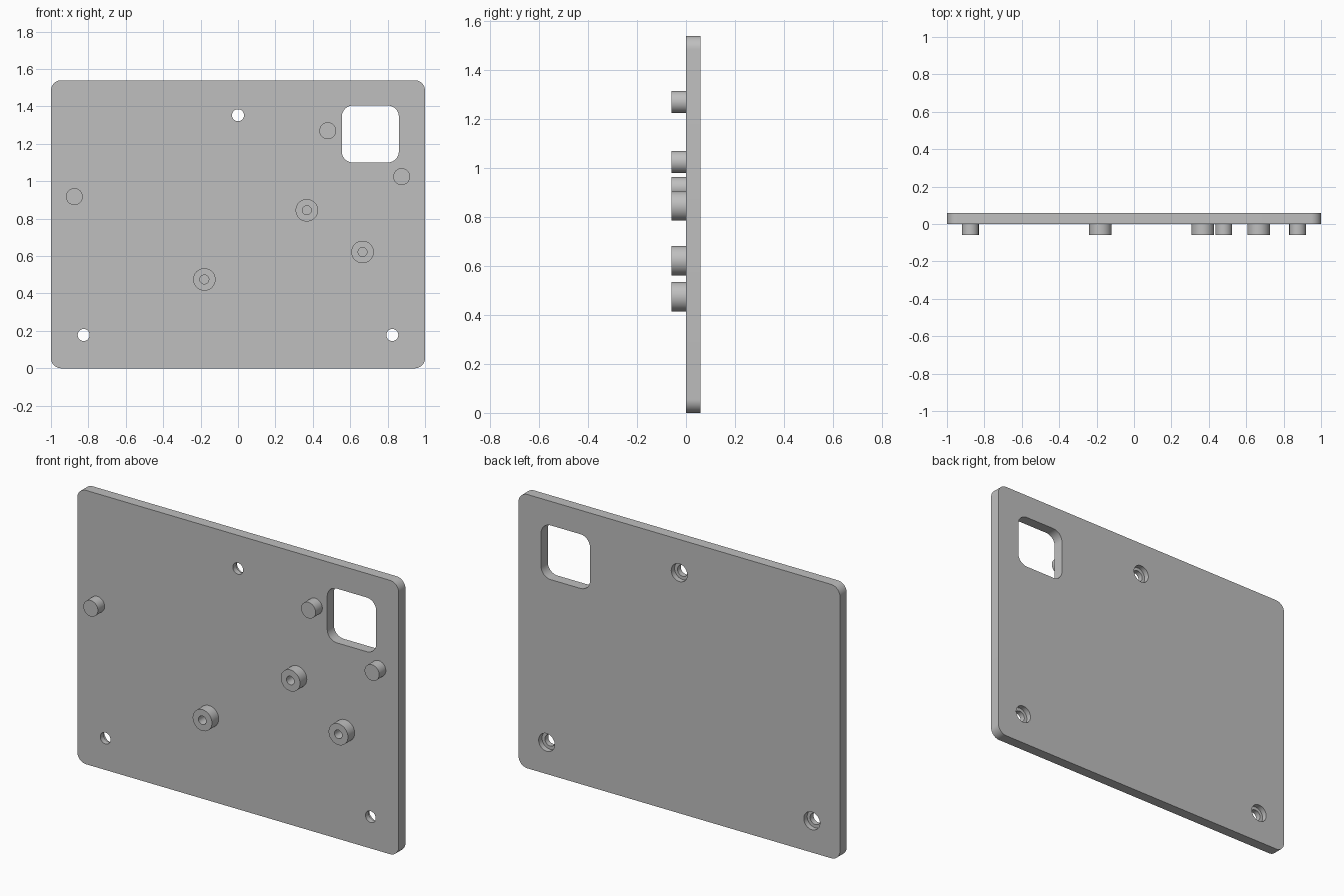
import bpy, bmesh, math

cube = bpy.data.objects.get("Cube")
if cube:
    bpy.data.objects.remove(cube, do_unlink=True)

GREY = (0.52, 0.52, 0.52, 1)
grey = bpy.data.materials.new("plain_grey")
grey.diffuse_color = GREY
grey.use_nodes = True
grey.node_tree.nodes["Principled BSDF"].inputs["Base Color"].default_value = GREY

THICK = 0.06     # plate depth
SINK = 0.03      # screw head recess depth
STAND = 0.06     # how far the posts stand out


def rounded_rect(x0, x1, z0, z1, r, steps=10):
    pts = []
    corners = [(x1 - r, z1 - r), (x0 + r, z1 - r), (x0 + r, z0 + r), (x1 - r, z0 + r)]
    for i, (cx, cz) in enumerate(corners):
        for k in range(steps + 1):
            a = math.pi / 2 * (i + k / steps)
            pts.append((cx + r * math.cos(a), cz + r * math.sin(a)))
    return pts


def circle(x, z, r, n=40):
    return [(x + r * math.cos(math.tau * i / n), z + r * math.sin(math.tau * i / n))
            for i in range(n)]


def to_object(name, bm):
    bmesh.ops.recalc_face_normals(bm, faces=bm.faces)
    mesh = bpy.data.meshes.new(name)
    bm.to_mesh(mesh)
    bm.free()
    mesh.materials.append(grey)
    obj = bpy.data.objects.new(name, mesh)
    bpy.context.collection.objects.link(obj)
    return obj


def prism(name, outline, y0, y1):
    """Extrude an x-z outline from y0 to y1."""
    bm = bmesh.new()
    face = bm.faces.new([bm.verts.new((x, y0, z)) for x, z in outline])
    moved = bmesh.ops.extrude_face_region(bm, geom=[face])["geom"]
    bmesh.ops.translate(bm, vec=(0, y1 - y0, 0),
                        verts=[v for v in moved if isinstance(v, bmesh.types.BMVert)])
    return to_object(name, bm)


def cut(target, outline, y0, y1):
    cutter = prism("cutter", outline, y0, y1)
    cutter.hide_render = True
    mod = target.modifiers.new("cut", "BOOLEAN")
    mod.operation, mod.solver, mod.object = "DIFFERENCE", "EXACT", cutter
    bpy.context.view_layer.objects.active = target
    bpy.ops.object.modifier_apply(modifier=mod.name)
    bpy.data.objects.remove(cutter, do_unlink=True)


def smooth(obj):
    bpy.ops.object.select_all(action="DESELECT")
    obj.select_set(True)
    bpy.context.view_layer.objects.active = obj
    bpy.ops.object.shade_smooth_by_angle(angle=math.radians(30))


# Plate with rounded corners and a window
plate = prism("plate", rounded_rect(-1, 1, 0, 1.54, 0.055), 0, THICK)
cut(plate, rounded_rect(0.555, 0.86, 1.1, 1.405, 0.06), -0.1, 0.2)

# Screw holes, recessed from the back
for x, z in [(-0.825, 0.178), (0.825, 0.178), (0, 1.353)]:
    cut(plate, circle(x, z, 0.032), -0.1, 0.2)
    cut(plate, circle(x, z, 0.05), THICK - SINK, 0.2)
smooth(plate)

# Solid pegs
pegs = {"right_peg": (-0.875, 0.918), "upper_peg": (0.48, 1.27), "left_peg": (0.875, 1.025)}
for name, (x, z) in pegs.items():
    smooth(prism(name, circle(x, z, 0.045), -STAND, 0))

# Screw bosses with blind holes
bosses = {"upper_boss": (0.368, 0.845), "left_boss": (0.666, 0.622), "lower_boss": (-0.18, 0.475)}
for name, (x, z) in bosses.items():
    boss = prism(name, circle(x, z, 0.06), -STAND, 0)
    cut(boss, circle(x, z, 0.024), -0.2, 0.1)
    smooth(boss)
